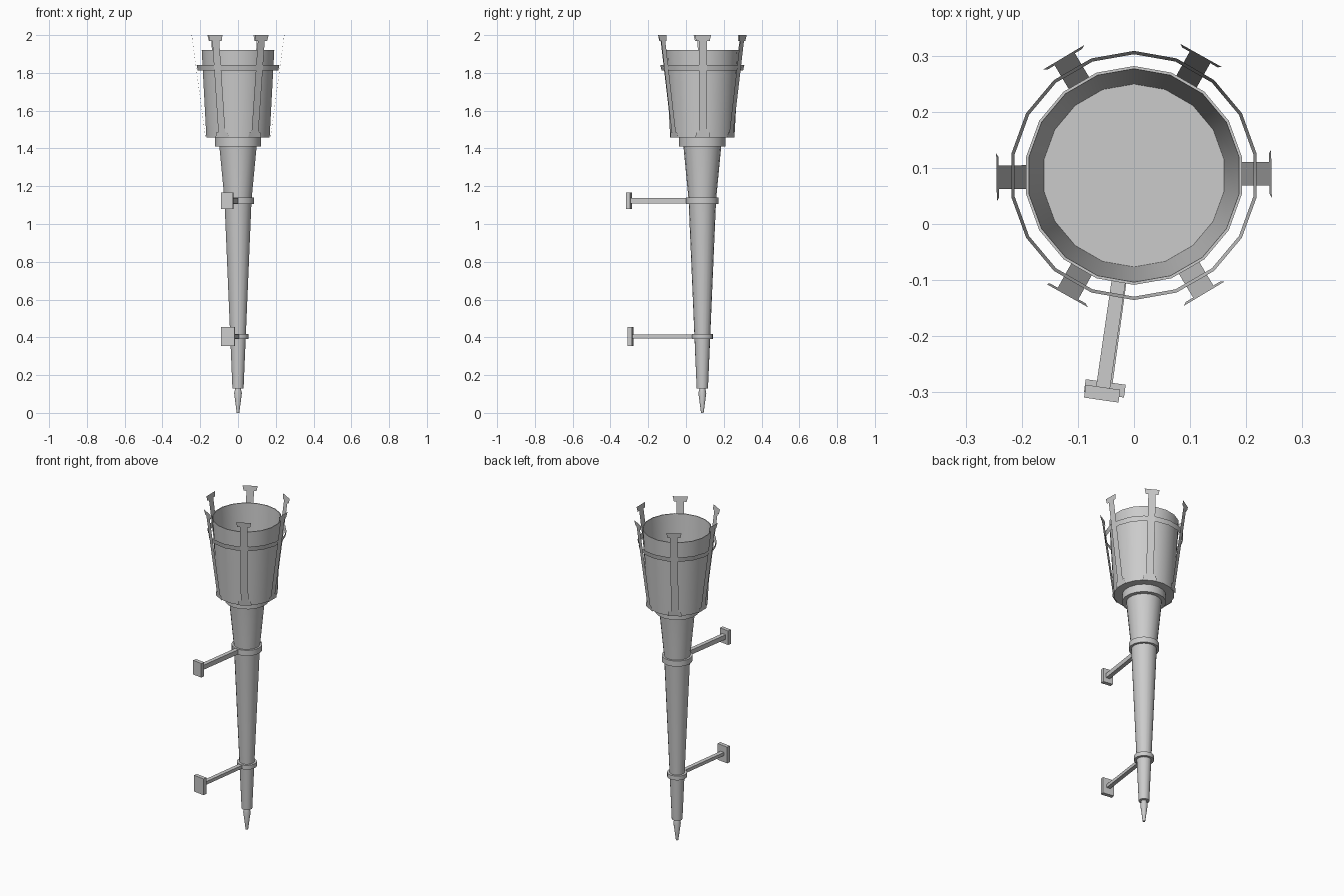
import bpy, bmesh, math
from mathutils import Matrix, Vector

if "Cube" in bpy.data.objects:
    bpy.data.objects.remove(bpy.data.objects["Cube"])

SIDES = 18
AXIS_Y = 0.0865   # torch axis sits behind the wall brackets


def finish(name, bm, smooth=False):
    bmesh.ops.recalc_face_normals(bm, faces=bm.faces)
    me = bpy.data.meshes.new(name)
    bm.to_mesh(me)
    bm.free()
    ob = bpy.data.objects.new(name, me)
    bpy.context.collection.objects.link(ob)
    ob.location.y = AXIS_Y
    if smooth:
        bpy.ops.object.select_all(action='DESELECT')
        ob.select_set(True)
        bpy.context.view_layer.objects.active = ob
        bpy.ops.object.shade_smooth_by_angle(angle=math.radians(30))
    return ob


def lathe(name, profile, closed=False):
    """Revolve (radius, z) points; radius 0 closes to a pole."""
    bm = bmesh.new()
    rings = []
    for r, z in profile:
        if r == 0:
            rings.append([bm.verts.new((0, 0, z))] * SIDES)
            continue
        ring = []
        for i in range(SIDES):
            a = math.pi / 2 + math.tau * i / SIDES
            ring.append(bm.verts.new((r * math.cos(a), r * math.sin(a), z)))
        rings.append(ring)
    pairs = list(zip(rings, rings[1:]))
    if closed:
        pairs.append((rings[-1], rings[0]))
    for a, b in pairs:
        for i in range(SIDES):
            j = (i + 1) % SIDES
            bm.faces.new(list(dict.fromkeys((a[i], a[j], b[j], b[i]))))
    return finish(name, bm, True)


def box(name, size, centre, angle):
    bm = bmesh.new()
    m = (Matrix.Rotation(angle, 4, 'Z') @ Matrix.Translation(centre)
         @ Matrix.Diagonal((*size, 1)))
    bmesh.ops.create_cube(bm, size=1, matrix=m)
    return finish(name, bm)


# Tip, shaft and collar
lathe("tip", [(0, 0), (0.007, 0), (0.021, 0.105), (0.015, 0.13), (0, 0.13)])
lathe("shaft", [(0, 0.13), (0.03, 0.13), (0.073, 1.13), (0.1, 1.41), (0, 1.41)])
lathe("collar", [(0, 1.41), (0.123, 1.41), (0.123, 1.457), (0, 1.457)])

# Hollow bowl
lathe("bowl", [(0, 1.457), (0.17, 1.457), (0.195, 1.92), (0.19, 1.92),
               (0.163, 1.465), (0, 1.465)])

# Thin hoop around the bowl
lathe("hoop", [(0.216, 1.812), (0.222, 1.841)])

# Six leaning straps with wide heads at both ends
straps = bmesh.new()
parts = [[(1.457, 0.040), (1.485, 0.034)],
         [(1.485, 0.021), (1.97, 0.021)],
         [(1.97, 0.036), (2.0, 0.0425)]]
for k in range(6):
    rot = Matrix.Rotation(math.radians(60 * k + 0.8), 3, 'Z')
    for (z0, w0), (z1, w1) in parts:
        quad = []
        for z, w in ((z0, -w0), (z0, w0), (z1, w1), (z1, -w1)):
            r = 0.172 + (z - 1.457) / 0.543 * 0.073
            quad.append(straps.verts.new(rot @ Vector((r, w, z))))
        straps.faces.new(quad)
finish("straps", straps)

# Wall brackets: clamp band, arm and wall plate
# label, z centre, band inner/outer radius, band height, plate distance, width, height, angle
for label, z, r0, r1, h, dist, w, ph, ang in (
        ("upper", 1.123, 0.070, 0.086, 0.034, 0.393, 0.062, 0.087, -8.3),
        ("lower", 0.405, 0.040, 0.056, 0.026, 0.383, 0.072, 0.100, -7.8)):
    a = math.radians(ang)
    lathe(label + "_band", [(r0, z - h / 2), (r1, z - h / 2),
                            (r1, z + h / 2), (r0, z + h / 2)], closed=True)
    start, end = r0 + 0.008, dist - 0.005
    box(label + "_arm", (0.025, end - start, h - 0.006),
        (0, -(start + end) / 2, z), a)
    box(label + "_wall_plate", (w, 0.023, ph), (0, -dist, z), a)
